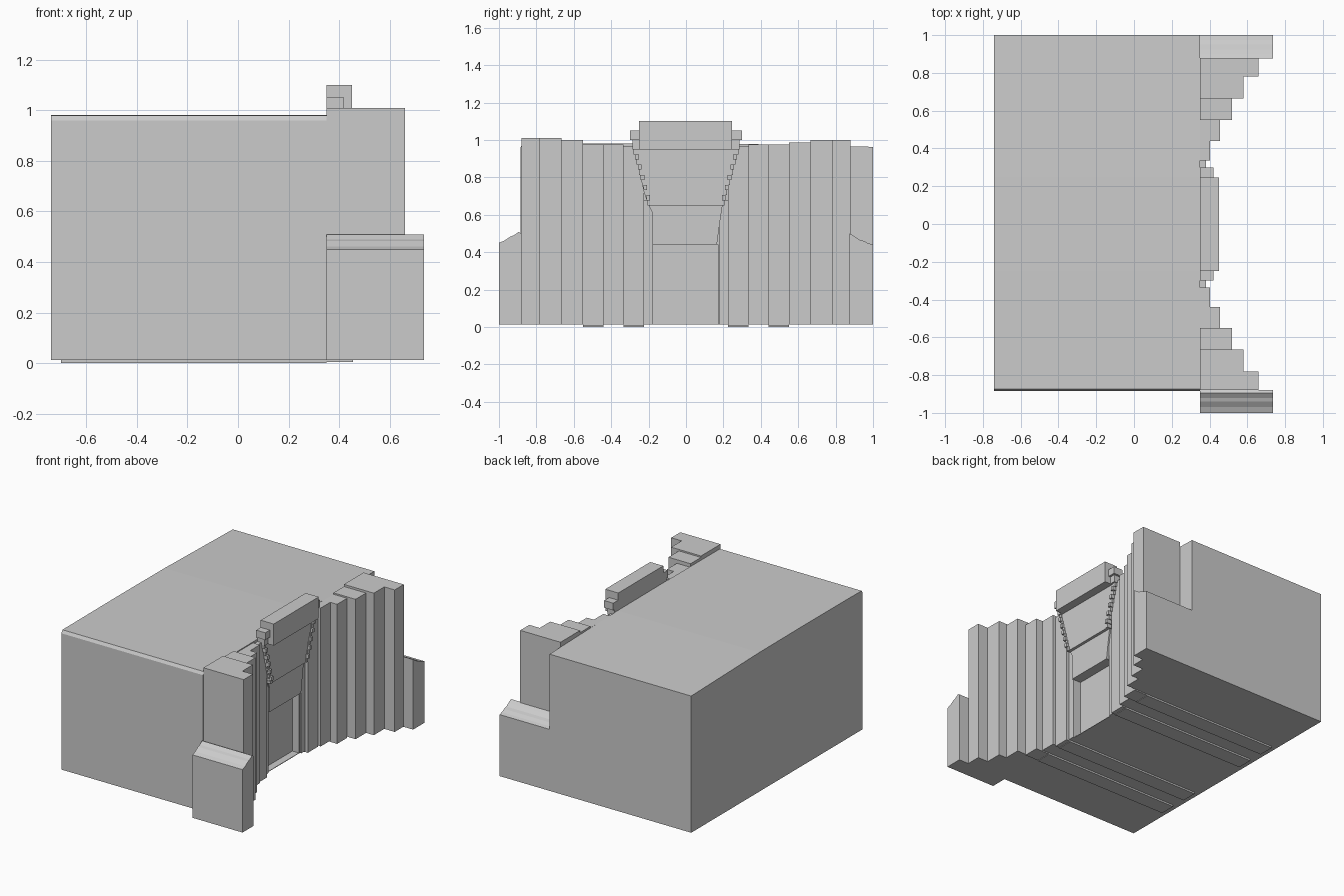
import bpy, bmesh

if "Cube" in bpy.data.objects:
    bpy.data.objects.remove(bpy.data.objects["Cube"])

stone = bpy.data.materials.new("plain_grey")
stone.diffuse_color = (0.6, 0.6, 0.6, 1)
stone.use_nodes = True
stone.node_tree.nodes["Principled BSDF"].inputs["Base Color"].default_value = stone.diffuse_color


def extrude_x(name, outline, x0, x1):
    """Solid made by pushing a (y, z) outline along x."""
    bm = bmesh.new()
    face = bm.faces.new([bm.verts.new((x0, y, z)) for y, z in outline])
    ext = bmesh.ops.extrude_face_region(bm, geom=[face])
    moved = [v for v in ext["geom"] if isinstance(v, bmesh.types.BMVert)]
    bmesh.ops.translate(bm, verts=moved, vec=(x1 - x0, 0, 0))
    bmesh.ops.recalc_face_normals(bm, faces=bm.faces)
    mesh = bpy.data.meshes.new(name)
    bm.to_mesh(mesh)
    bm.free()
    mesh.materials.append(stone)
    obj = bpy.data.objects.new(name, mesh)
    bpy.context.collection.objects.link(obj)
    return obj


def box(name, x0, x1, y0, y1, z0, z1):
    return extrude_x(name, [(y0, z0), (y1, z0), (y1, z1), (y0, z1)], x0, x1)


BACK, WALL, DOOR, BASE = -0.74, 0.35, 0.30, 0.012

# Main hall, with a doorway notch in its front layer
roof = [(1, 0.963), (0.25, 0.98), (-0.25, 0.982), (-0.873, 0.98), (-0.885, 0.96)]
extrude_x("main_hall", [(-0.885, BASE), (1, BASE)] + roof, BACK, DOOR)
notch = [(-0.18, BASE), (-0.18, 0.44), (0.17, 0.44), (0.17, BASE)]
extrude_x("front_wall", [(-0.885, BASE)] + notch + [(1, BASE)] + roof, DOOR, WALL)
box("door_sill", DOOR, WALL, -0.18, 0.17, BASE, BASE + 0.004)

# Columns stepping forward from the doorway: inner y, outer y, front x, bottom z, top z each side
columns = [
    (0.18, 0.23, 0.36, BASE, 0.68, 0.68),
    (0.225, 0.335, 0.38, 0.004, 0.965, 0.965),
    (0.335, 0.44, 0.402, BASE, 0.975, 0.975),
    (0.44, 0.55, 0.455, 0.004, 0.975, 0.975),
    (0.55, 0.665, 0.52, BASE, 1.0, 0.985),
    (0.665, 0.78, 0.58, BASE, 1.01, 1.0),
    (0.78, 0.88, 0.66, BASE, 1.01, 1.0),
]
for i, (a, b, x, z0, top_left, top_right) in enumerate(columns):
    box(f"left_column_{i}", WALL, x, -b, -a, z0, top_left)
    box(f"right_column_{i}", WALL, x, a, b, z0, top_right)

# Thin runners under the hall
for s in (-1, 1):
    for a, b in ((0.225, 0.335), (0.44, 0.55)):
        lo, hi = sorted((s * a, s * b))
        extrude_x("floor_runner", [(lo, 0), (hi, 0), (hi, BASE), (lo, BASE)], BACK + 0.04, WALL)

# Low end walls with worn sloping tops
extrude_x("left_end_wall", [(-1, BASE), (-0.88, BASE), (-0.88, 0.5), (-0.895, 0.508),
                            (-0.92, 0.49), (-0.94, 0.483), (-0.97, 0.462), (-1, 0.45)], WALL, 0.735)
extrude_x("right_end_wall", [(0.875, BASE), (1, BASE), (1, 0.44), (0.975, 0.447),
                             (0.95, 0.46), (0.925, 0.467), (0.9, 0.485), (0.875, 0.5)], WALL, 0.735)

# Panels over the doorway, each overhanging the one below
extrude_x("door_lintel", [(-0.18, 0.44), (0.165, 0.44), (0.18, 0.55), (0.195, 0.65), (-0.2, 0.65),
                          (-0.18, 0.61)], WALL, 0.37)
extrude_x("upper_panel", [(-0.2, 0.65), (0.195, 0.65), (0.21, 0.72), (0.275, 0.95),
                          (-0.275, 0.95), (-0.225, 0.72)], WALL, 0.39)

# Stepped frame up both sides of the upper panel
STEPS = 11
for s in (-1, 1):
    for i in range(STEPS):
        z = 0.65 + i * 0.3 / STEPS
        edge = 0.205 + 0.075 * i / (STEPS - 1)
        lo, hi = sorted((s * (edge - 0.02), s * edge))
        box("frame_step", WALL, 0.395 + 0.012 * (i % 2), lo, hi, z, z + 0.3 / STEPS)
    lo, hi = sorted((s * 0.22, s * 0.285))
    box("bracket_base", WALL, 0.405, lo, hi, 0.95, 1.01)
    lo, hi = sorted((s * 0.24, s * 0.30))
    box("bracket_cap", WALL, 0.42, lo, hi, 1.0, 1.05)

# Cornice block
box("cornice", WALL, 0.45, -0.25, 0.245, 0.95, 1.10)
